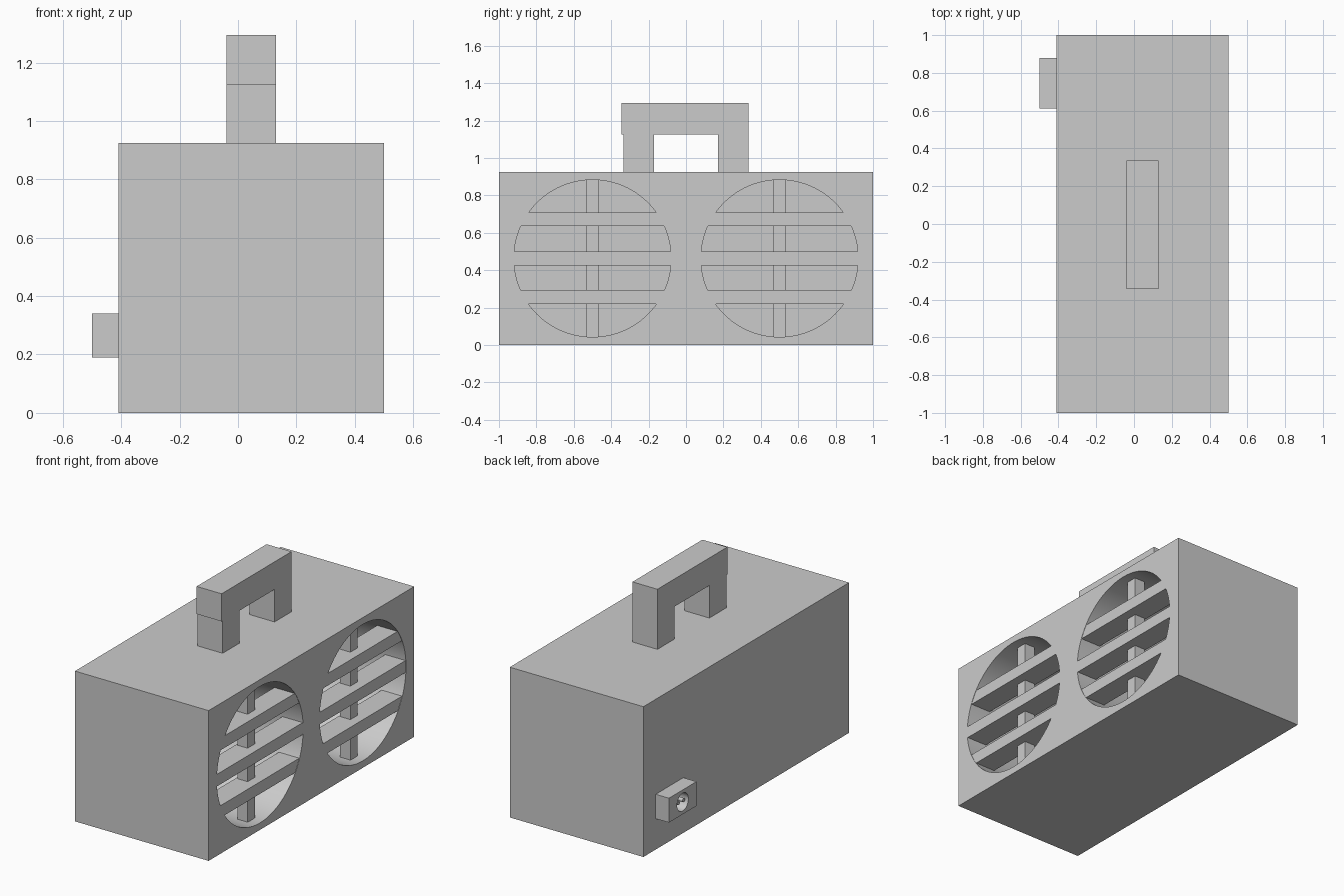
import bpy
from math import pi

if "Cube" in bpy.data.objects:
    bpy.data.objects.remove(bpy.data.objects["Cube"])


def box(name, x, y, z):
    """Box spanning the given (low, high) ranges."""
    bpy.ops.mesh.primitive_cube_add(size=1)
    ob = bpy.context.object
    ob.name = name
    ob.location = [(a + b) / 2 for a, b in (x, y, z)]
    ob.scale = [b - a for a, b in (x, y, z)]
    bpy.ops.object.transform_apply(location=True, rotation=False, scale=True)
    return ob


def rod(name, x, y, z, r, sides=96):
    """Cylinder lying along x."""
    bpy.ops.mesh.primitive_cylinder_add(
        vertices=sides, radius=r, depth=x[1] - x[0],
        location=((x[0] + x[1]) / 2, y, z), rotation=(0, pi / 2, 0))
    ob = bpy.context.object
    ob.name = name
    bpy.ops.object.shade_smooth_by_angle()
    return ob


def boolean(ob, cutter, op):
    bpy.context.view_layer.objects.active = ob
    mod = ob.modifiers.new("cut", 'BOOLEAN')
    mod.object, mod.operation, mod.solver = cutter, op, 'EXACT'
    bpy.ops.object.modifier_apply(modifier=mod.name)


# Cabinet with two round speaker recesses and their grilles
FRONT, MID_Z, R = 0.5, 0.463, 0.42
cabinet = box("cabinet", (-0.41, FRONT), (-1, 1), (0, 0.925))
for side, y in (("left", -0.5), ("right", 0.5)):
    cutter = rod("recess_cutter", (-0.1, FRONT + 0.1), y, MID_Z, R)
    cutter.hide_render = True
    boolean(cabinet, cutter, 'DIFFERENCE')
    for i, z in enumerate((0.257, MID_Z, 0.672)):
        slat = box(f"{side}_grille_slat_{i}", (FRONT - 0.14, FRONT - 0.002),
                   (y - 0.5, y + 0.5), (z - 0.037, z + 0.037))
        boolean(slat, cutter, 'INTERSECT')
    post = box(f"{side}_grille_post", (0.37, 0.44), (y - 0.035, y + 0.035), (0, 0.925))
    boolean(post, cutter, 'INTERSECT')
    bpy.data.objects.remove(cutter)

# Carry handle
HX = (-0.04, 0.13)
box("handle_grip", HX, (-0.345, 0.335), (1.125, 1.295))
box("handle_leg_left", HX, (-0.335, -0.17), (0.925, 1.125))
box("handle_leg_right", HX, (0.17, 0.335), (0.925, 1.125))

# Power socket on the back
socket = box("power_socket", (-0.5, -0.41), (0.612, 0.88), (0.19, 0.34))
cutter = rod("socket_cutter", (-0.6, -0.43), 0.746, 0.265, 0.055, 32)
cutter.hide_render = True
boolean(socket, cutter, 'DIFFERENCE')
bpy.data.objects.remove(cutter)
for i, y in enumerate((0.722, 0.77)):
    rod(f"socket_pin_{i}", (-0.49, -0.43), y, 0.265, 0.012, 16)
